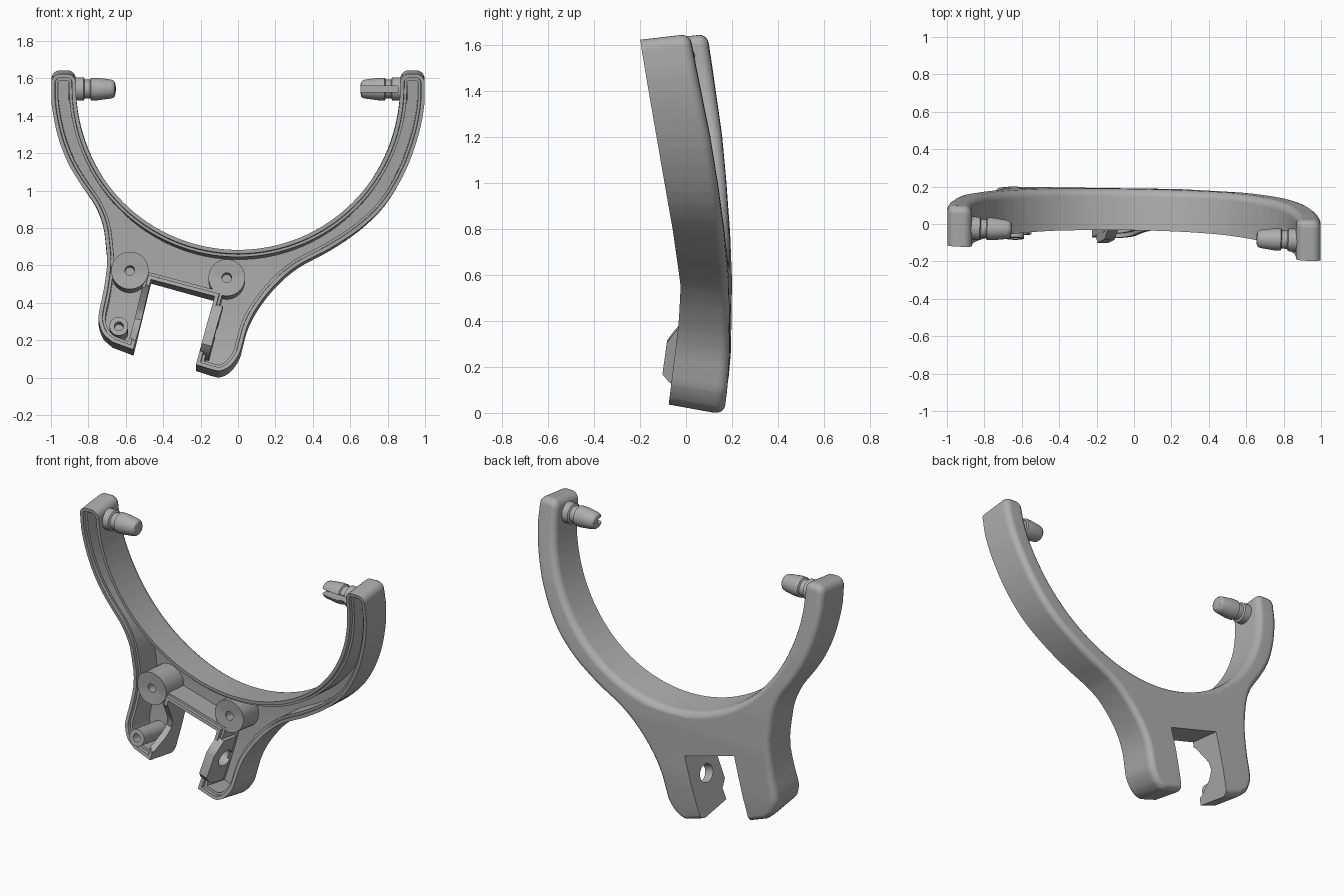
import bpy, bmesh, math
from mathutils import Vector, Matrix

if "Cube" in bpy.data.objects:
    bpy.data.objects.remove(bpy.data.objects["Cube"])

GREY = (0.42, 0.42, 0.42, 1)
mat = bpy.data.materials.new("grey_plastic")
mat.use_nodes = True
mat.diffuse_color = GREY
mat.node_tree.nodes["Principled BSDF"].inputs["Base Color"].default_value = GREY

DEPTH = 0.2
FRONT = [(0, -.08), (.4, -.03), (.55, -.02), (.8, -.045), (1.2, -.1), (1.7, -.17)]
BACK = [(0, .16), (.15, .18), (.3, .19), (.6, .19), (.8, .178), (1, .157), (1.2, .13), (1.7, .04)]


def lookup(table, z):
    for (a, fa), (b, fb) in zip(table, table[1:]):
        if z <= b:
            break
    return fa + (fb - fa) * (z - a) / (b - a)


def bend(bm):
    """Map the flat layout (y = depth from the front) onto the curved, tilted body."""
    for v in bm.verts:
        x, y, z = v.co
        t = y / DEPTH
        f, b = lookup(FRONT, z), lookup(BACK, z)
        v.co.y = f + (b - f) * t - 0.025 * x * z
        v.co.z = z + t * (0.043 * z - 0.045)


def make(name, bm):
    bmesh.ops.recalc_face_normals(bm, faces=bm.faces)
    me = bpy.data.meshes.new(name)
    bm.to_mesh(me)
    bm.free()
    me.materials.append(mat)
    ob = bpy.data.objects.new(name, me)
    bpy.context.collection.objects.link(ob)
    return ob


def smooth(ob):
    bpy.ops.object.select_all(action="DESELECT")
    ob.select_set(True)
    bpy.context.view_layer.objects.active = ob
    bpy.ops.object.shade_smooth_by_angle(angle=math.radians(32))


def boolean(target, tool, op):
    tool.hide_render = True
    mod = target.modifiers.new(op, "BOOLEAN")
    mod.operation, mod.solver, mod.object = op, "EXACT", tool
    bpy.context.view_layer.objects.active = target
    bpy.ops.object.modifier_apply(modifier=mod.name)
    bpy.data.objects.remove(tool)


def spline(pts, steps=4):
    p = [Vector(q) for q in pts]
    p = [p[0] * 2 - p[1]] + p + [p[-1] * 2 - p[-2]]
    out = []
    for a, b, c, d in zip(p, p[1:], p[2:], p[3:]):
        for i in range(steps):
            t = i / steps
            out.append(0.5 * (2 * b + (c - a) * t + (2 * a - 5 * b + 4 * c - d) * t ** 2
                              + (3 * b - a - 3 * c + d) * t ** 3))
    return out + [p[-2]]


def arc(x, z, radius, start, end, steps):
    return [Vector((x + radius * math.cos(a), z + radius * math.sin(a)))
            for a in (math.radians(start + (end - start) * i / steps) for i in range(steps + 1))]


def prism(points, offset):
    """Closed solid from a polygon of 3D points swept along an offset."""
    bm = bmesh.new()
    face = bm.faces.new([bm.verts.new(p) for p in points])
    cap = bmesh.ops.extrude_face_region(bm, geom=[face])["geom"]
    bmesh.ops.translate(bm, vec=offset, verts=[g for g in cap if isinstance(g, bmesh.types.BMVert)])
    bmesh.ops.recalc_face_normals(bm, faces=bm.faces)
    return bm


# Outline: slot, outer edge of each side, tips and ring
slot = [Vector(p) for p in ((-.56, .15), (-.465, .525), (-.125, .435), (-.225, .07))]
outer_a = spline([(-.145, .045), (-.095, .037), (-.04, .065), (.005, .125), (.025, .19), (.053, .285),
                  (.107, .385), (.2, .5), (.32, .6), (.49, .69), (.65, .795), (.786, .925),
                  (.893, 1.1), (.963, 1.29), (.995, 1.45), (.998, 1.56)])
outer_b = spline([(-.998, 1.56), (-.995, 1.45), (-.963, 1.29), (-.91, 1.15), (-.845, 1.04),
                  (-.765, .925), (-.722, .82), (-.706, .71), (-.7, .61), (-.717, .475),
                  (-.743, .35), (-.743, .295), (-.72, .235), (-.67, .19)])
tip = arc(.952, 1.577, .046, 0, 90, 6) + arc(.913, 1.577, .046, 90, 180, 6)
tip_b = [Vector((-p.x, p.y)) for p in reversed(tip)]
ring = arc(0, 1.55, .867, 0, -180, 64)
outline = slot + outer_a + tip + ring + tip_b + outer_b

# Frame: back edge rounded everywhere except along the slot
bm = prism([(p.x, 0, p.y) for p in outline], (0, DEPTH, 0))


def in_slot(v):
    return any((Vector((v.co.x, v.co.z)) - s).length < 1e-4 for s in slot)


rear = [e for e in bm.edges if all(v.co.y > DEPTH - 1e-4 for v in e.verts)
        and not all(in_slot(v) for v in e.verts)]
bmesh.ops.bevel(bm, geom=rear, offset=0.036, segments=4, profile=0.5, affect="EDGES",
                clamp_overlap=False)

# Hollow the front with a stepped rim, then slice the body so it can follow the curve
pocket = min(bm.faces, key=lambda f: f.calc_center_median().y)
for width, level in ((.02, 0), (.002, .018), (.014, .018), (.002, .16)):
    bmesh.ops.inset_region(bm, faces=[pocket], thickness=width, use_even_offset=True)
    for v in pocket.verts:
        v.co.y = level
for i in range(1, 27):
    bmesh.ops.bisect_plane(bm, geom=bm.verts[:] + bm.edges[:] + bm.faces[:], dist=1e-5,
                           plane_co=(0, 0, i * .06 + .003), plane_no=(0, 0, 1))
frame = make("frame", bm)


def wall_prism(low, high, profile, start, thickness):
    """Prism lying on a slot wall; the profile holds (distance up the wall, depth)."""
    base = Vector((low.x, 0, low.y))
    up = (Vector((high.x, 0, high.y)) - base).normalized()
    across = Vector((up.z, 0, -up.x))
    return prism([base + up * s + Vector((0, d, 0)) + across * start for s, d in profile],
                 across * thickness)


# Raised tab with a cross hole on one slot wall, and a wide notch in the other wall
TAB = [(.06, .03), (.08, -.01), (.11, -.036), (.25, -.036), (.29, -.018), (.34, .01), (.34, .12), (.06, .12)]
NOTCH = [(.045, -.05), (.05, .01), (.13, .085), (.18, .11), (.23, .1), (.35, .01), (.355, -.05)]
HOLE = arc(.21, .075, .05, 0, 348.75, 31)
boolean(frame, make("tab", wall_prism(slot[3], slot[2], TAB, .001, .055)), "UNION")
boolean(frame, make("cross_hole", wall_prism(slot[3], slot[2], HOLE, -.05, .12)), "DIFFERENCE")
boolean(frame, make("notch", wall_prism(slot[0], slot[1], NOTCH, -.06, .12)), "DIFFERENCE")

bm = bmesh.new()
bm.from_mesh(frame.data)
bend(bm)
bm.to_mesh(frame.data)
bm.free()
smooth(frame)
frame.modifiers.new("even_shading", "WEIGHTED_NORMAL").keep_sharp = True

# Screw bosses standing on the pocket floor
for name, x, z, top, r, hole in (("outer_boss", -.578, .573, 0, .1, .026),
                                 ("inner_boss", -.06, .537, .02, .098, .026),
                                 ("lower_boss", -.637, .27, -.03, .05, .024)):
    bm = bmesh.new()
    bmesh.ops.create_cone(bm, cap_ends=True, segments=32, radius1=r, radius2=r, depth=.17 - top,
                          matrix=Matrix.Translation((x, (top + .17) / 2, z))
                          @ Matrix.Rotation(math.pi / 2, 4, "X"))
    cap = min(bm.faces, key=lambda f: f.calc_center_median().y)
    for width in (r - hole, .001):
        bmesh.ops.inset_region(bm, faces=[cap], thickness=width)
    for v in cap.verts:
        v.co.y += .08
    bend(bm)
    smooth(make(name, bm))

# Pivot pins: turned profile of (distance from arm, radius)
PIN = [(-.03, 0), (-.03, .062), (.05, .062), (.056, .05), (.085, .05), (.09, .06), (.125, .06),
       (.195, .051), (.208, .047), (.217, .038), (.221, .02), (.221, 0)]
for name, side in (("right_pin", -1), ("left_pin", 1)):
    bm = bmesh.new()
    verts = [bm.verts.new((d, 0, r)) for d, r in PIN]
    edges = [bm.edges.new(p) for p in zip(verts, verts[1:])]
    bmesh.ops.spin(bm, geom=verts + edges, cent=(0, 0, 0), axis=(1, 0, 0), angle=math.tau, steps=32)
    bmesh.ops.remove_doubles(bm, verts=bm.verts, dist=1e-4)
    direction = Vector((-side, .037 * side, 0))
    turn = Vector((1, 0, 0)).rotation_difference(direction).to_matrix().to_4x4()
    start = Vector((.875 * side, -.055 - .033 * side, 1.543))
    bm.transform(Matrix.Translation(start) @ turn)
    pin = make(name, bm)
    if side > 0:
        # Groove cut into the front of this pin
        bm = bmesh.new()
        bmesh.ops.create_cube(bm, size=1, matrix=Matrix.Translation(start + Vector((-.13, -.04, 0)))
                              @ Matrix.Diagonal((.22, .1, .034, 1)))
        boolean(pin, make("groove_cutter", bm), "DIFFERENCE")
    smooth(pin)
